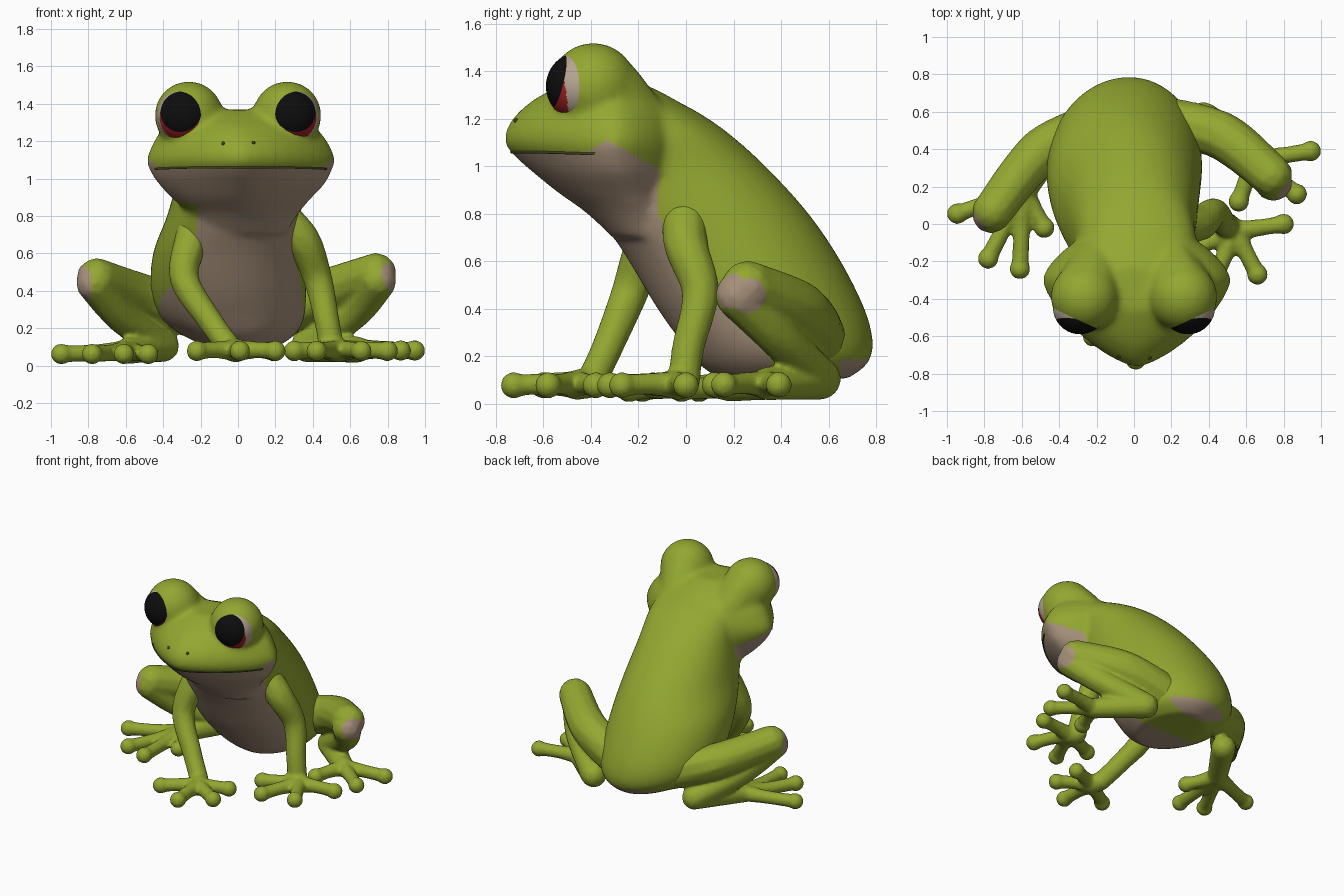
import bpy, bmesh, math
from mathutils import Vector, Matrix
from mathutils.bvhtree import BVHTree

if "Cube" in bpy.data.objects:
    bpy.data.objects.remove(bpy.data.objects["Cube"])


def material(name, rgb):
    m = bpy.data.materials.new(name)
    m.diffuse_color = (*rgb, 1)
    m.use_nodes = True
    m.node_tree.nodes["Principled BSDF"].inputs["Base Color"].default_value = m.diffuse_color
    return m


GREEN = material("leaf_green", (0.29, 0.385, 0.03))
BEIGE = material("belly_beige", (0.39, 0.285, 0.2))
DARK = material("dark_olive", (0.05, 0.055, 0.012))
BLACK = material("pupil_black", (0.004, 0.004, 0.004))
RED = material("iris_red", (0.36, 0.014, 0.018))
PALE = material("eye_pale", (0.46, 0.37, 0.28))


def lerp(table, v):
    """Piecewise linear lookup."""
    if v <= table[0][0]:
        return table[0][1]
    for (a, fa), (b, fb) in zip(table, table[1:]):
        if v <= b:
            return fa + (fb - fa) * (v - a) / (b - a)
    return table[-1][1]


def catmull(a, b, c, d, t):
    return tuple(0.5 * (2*q + (r-p)*t + (2*p-5*q+4*r-s)*t*t + (3*q-p-3*r+s)*t**3)
                 for p, q, r, s in zip(a, b, c, d))


def resample(pts, n):
    p = [pts[0]] + list(pts) + [pts[-1]]
    out = [catmull(*p[i:i+4], k / n) for i in range(len(pts) - 1) for k in range(n)]
    return out + [pts[-1]]


def ball(bm, co, r, sub=2):
    bmesh.ops.create_icosphere(bm, subdivisions=sub, radius=r,
                               matrix=Matrix.Translation(co))


def limb_path(bm, pts):
    """Sweep a ball with changing radius along a smooth path."""
    for x, y, z, r in resample(pts, 14):
        ball(bm, (x, y, z), r)


def loft(bm, rows, back=2.0, n=40):
    """Horizontal rings: z, centre x, half width, widest y, front y, back y, front power."""
    rings = []
    for z, cx, w, yc, yf, yb, pw in resample(rows, 4):
        ring = []
        for i in range(n):
            a = 2 * math.pi * i / n
            c, s = math.cos(a), math.sin(a)
            e = 2 / (pw if s < 0 else back)
            depth = (yc - yf) if s < 0 else (yb - yc)
            ring.append(bm.verts.new((cx + w * math.copysign(abs(c) ** e, c),
                                      yc + depth * math.copysign(abs(s) ** e, s), z)))
        rings.append(ring)
    for lo, hi in zip(rings, rings[1:]):
        for i in range(n):
            bm.faces.new((lo[i], lo[(i+1) % n], hi[(i+1) % n], hi[i]))
    bm.faces.new(rings[0][::-1])
    bm.faces.new(rings[-1])


def make(name, bm, mats, voxel=0, smooth=6, rule=None):
    """Turn a bmesh into an object, fuse its pieces and colour by a rule."""
    bmesh.ops.recalc_face_normals(bm, faces=bm.faces)
    me = bpy.data.meshes.new(name)
    bm.to_mesh(me)
    bm.free()
    ob = bpy.data.objects.new(name, me)
    bpy.context.collection.objects.link(ob)
    bpy.ops.object.select_all(action='DESELECT')
    bpy.context.view_layer.objects.active = ob
    ob.select_set(True)
    if voxel:
        rm = ob.modifiers.new("fuse", 'REMESH')
        rm.mode = 'VOXEL'
        rm.voxel_size = voxel
        sm = ob.modifiers.new("soften", 'SMOOTH')
        sm.factor = 0.5
        sm.iterations = smooth
        for m in ("fuse", "soften"):
            bpy.ops.object.modifier_apply(modifier=m)
    ob.data.materials.clear()
    for m in mats:
        ob.data.materials.append(m)
    if rule:
        for p in ob.data.polygons:
            p.material_index = rule(p.center, p.normal)
    bpy.ops.object.shade_smooth_by_angle(angle=math.radians(50))
    return ob


# Torso, head and eye bumps fused into one skin
bm = bmesh.new()
loft(bm, [(0.105, 0.02, 0.20, 0.40, 0.14, 0.68, 2),
          (0.17, 0.00, 0.31, 0.40, 0.05, 0.765, 2),
          (0.26, -0.03, 0.385, 0.36, -0.02, 0.787, 2),
          (0.40, -0.05, 0.415, 0.30, -0.12, 0.752, 2),
          (0.60, -0.05, 0.405, 0.22, -0.24, 0.652, 2.1),
          (0.80, -0.02, 0.36, 0.10, -0.36, 0.517, 2.2),
          (1.00, 0.00, 0.325, -0.02, -0.40, 0.335, 2.2),
          (1.15, 0.02, 0.31, -0.12, -0.40, 0.165, 2),
          (1.25, 0.02, 0.27, -0.20, -0.38, 0.01, 2),
          (1.33, 0.02, 0.17, -0.28, -0.36, -0.16, 2)])
loft(bm, [(0.70, 0.04, 0.22, -0.15, -0.31, 0.0, 2.2),
          (0.76, 0.03, 0.26, -0.19, -0.37, 0.0, 2.0),
          (0.82, 0.03, 0.30, -0.22, -0.44, 0.0, 1.8),
          (0.89, 0.02, 0.37, -0.26, -0.54, 0.0, 1.65),
          (0.97, 0.02, 0.445, -0.29, -0.64, 0.02, 1.5),
          (1.035, 0.015, 0.485, -0.30, -0.715, 0.03, 1.42),
          (1.10, 0.015, 0.505, -0.30, -0.765, 0.03, 1.42),
          (1.18, 0.015, 0.475, -0.30, -0.745, 0.02, 1.45),
          (1.26, 0.01, 0.42, -0.30, -0.67, -0.02, 1.5),
          (1.32, 0.01, 0.33, -0.31, -0.57, -0.12, 1.7),
          (1.368, 0.01, 0.20, -0.32, -0.46, -0.23, 2)], 1.55)
BUMP = Vector((0.263, -0.39, 1.337))
for s in (-1, 1):
    limb_path(bm, [(s * 0.21, -0.22, 1.20, 0.14), (s * 0.25, -0.34, 1.31, 0.17)])
    ball(bm, (s * BUMP.x, BUMP.y, BUMP.z), 0.183, 4)

LIP = [(-0.8, 1.057), (-0.42, 1.057), (-0.33, 1.11), (-0.1, 0.98), (0.0, 0.9)]
EDGE = [(0.1, 0.37), (0.2, 0.35), (0.3, 0.25), (0.45, 0.12), (0.6, -0.02),
        (0.8, -0.12), (1.2, -0.1)]
LEFT = [(0.35, -0.42), (0.6, -0.23), (0.86, -0.21), (0.93, -0.6)]


def skin_rule(c, n):
    belly = (c.z < lerp(LIP, c.y) and c.y < lerp(EDGE, c.z) and c.x > lerp(LEFT, c.z))
    rump = c.y > 0.65 and c.z < 0.185
    return 1 if belly or rump else 0


skin = make("body_and_head", bm, [GREEN, BEIGE], 0.016, 16, skin_rule)
tree = BVHTree.FromPolygons([v.co for v in skin.data.vertices],
                            [list(p.vertices) for p in skin.data.polygons])

# Mouth line laid on the skin around the front of the head
curve = bpy.data.curves.new("mouth_line", 'CURVE')
curve.dimensions = '3D'
curve.bevel_depth = 0.006
curve.bevel_resolution = 1
sp = curve.splines.new('POLY')
steps = 48
sp.points.add(steps)
for i in range(steps + 1):
    a = math.pi + math.radians(18) + (math.pi - math.radians(36)) * i / steps
    c, s = math.cos(a), math.sin(a)
    e = 2 / 1.42
    guess = Vector((0.015 + 0.49 * math.copysign(abs(c) ** e, c),
                    -0.30 - 0.43 * abs(s) ** e, 1.064 - 0.014 * abs(c) ** 3))
    sp.points[i].co = (*tree.find_nearest(guess)[0], 1)
curve.materials.append(DARK)
bpy.context.collection.objects.link(bpy.data.objects.new("mouth_line", curve))

# Nostrils
for s, side in ((-1, "left"), (1, "right")):
    bm = bmesh.new()
    ball(bm, tree.find_nearest(Vector((s * 0.085, -0.72, 1.195)))[0], 0.01)
    make("nostril_" + side, bm, [DARK])

# Eyes: pale ball, red iris low and forward, black pupil high in the iris
for s, side in ((-1, "left"), (1, "right")):
    axis = Vector((s * 0.42, -0.9, -0.01)).normalized()
    iris = Vector((s * 0.10, -0.95, -0.16)).normalized()
    pupil = Vector((s * 0.17, -0.94, 0.22)).normalized()
    centre = Vector((s * BUMP.x, BUMP.y, BUMP.z)) + axis * 0.06
    bm = bmesh.new()
    bmesh.ops.create_uvsphere(
        bm, u_segments=80, v_segments=72, radius=0.145,
        matrix=Matrix.Translation(centre) @ pupil.to_track_quat('Z', 'Y').to_matrix().to_4x4())

    def eye_rule(c, n, iris=iris, pupil=pupil, centre=centre):
        d = (c - centre).normalized()
        if d.angle(pupil) < math.radians(51):
            return 2
        return 1 if d.angle(iris) < math.radians(58) else 0
    make("eye_" + side, bm, [PALE, RED, BLACK], rule=eye_rule)


def digits(bm, palm, tips, z):
    """Digits with rounded pads fanning out of a palm."""
    for x, y in tips:
        mx, my = palm[0] * 0.5 + x * 0.5, palm[1] * 0.5 + y * 0.5
        limb_path(bm, [(*palm, 0.06), (mx, my, z + 0.006, 0.047), (x, y, z, 0.048)])
        ball(bm, (x, y, z), 0.056, 3)


# Front legs: shoulder, elbow, wrist, hand
ARMS = {
    "left": ([(-0.19, -0.08, 0.86, 0.09), (-0.255, -0.17, 0.66, 0.092),
              (-0.285, -0.24, 0.46, 0.08), (-0.15, -0.33, 0.24, 0.068),
              (-0.04, -0.40, 0.09, 0.066)], (-0.01, -0.46, 0.08),
             [(-0.22, -0.60), (0.01, -0.725), (0.20, -0.58), (0.19, -0.38)]),
    "right": ([(0.21, 0.0, 0.82, 0.10), (0.345, 0.0, 0.67, 0.095),
               (0.425, 0.06, 0.47, 0.08), (0.475, 0.01, 0.24, 0.07),
               (0.50, -0.01, 0.09, 0.07)], (0.54, -0.04, 0.08),
              [(0.80, 0.0), (0.66, -0.27), (0.42, -0.32), (0.30, -0.14)]),
}
for side, (path, palm, tips) in ARMS.items():
    bm = bmesh.new()
    limb_path(bm, path)
    limb_path(bm, [path[-1], (*palm, 0.066)])
    digits(bm, palm, tips, 0.078)
    make("front_leg_" + side, bm, [GREEN], 0.012, 6)

# Hind legs: thigh, folded shin, long foot, toes, pale knee patches
LEGS = {
    "left": ([(-0.14, 0.54, 0.25, 0.14), (-0.49, 0.39, 0.36, 0.128),
              (-0.755, 0.07, 0.465, 0.112)],
             [(-0.765, 0.05, 0.44, 0.102), (-0.62, 0.22, 0.26, 0.09),
              (-0.40, 0.47, 0.105, 0.088)],
             (-0.59, 0.18, 0.08), [(-0.945, 0.055), (-0.78, -0.185), (-0.61, -0.24), (-0.48, -0.02)],
             0.062, [(-0.86, 0.0, 0.46), (-0.86, -0.01, 0.40)]),
    "right": ([(0.12, 0.55, 0.25, 0.14), (0.46, 0.475, 0.385, 0.132),
               (0.735, 0.26, 0.49, 0.115)],
              [(0.745, 0.225, 0.455, 0.105), (0.62, 0.39, 0.28, 0.09),
               (0.37, 0.565, 0.105, 0.09)],
              (0.64, 0.34, 0.085), [(0.945, 0.39), (0.87, 0.16), (0.56, 0.12)],
              0.08, [(0.84, 0.17, 0.48), (0.86, 0.27, 0.45)]),
}
for side, (thigh, shin, palm, tips, z, spots) in LEGS.items():
    bm = bmesh.new()
    limb_path(bm, thigh)
    limb_path(bm, shin)
    limb_path(bm, [shin[-1], (*palm, 0.072)])
    digits(bm, palm, tips, z)
    make("hind_leg_" + side, bm, [GREEN, BEIGE], 0.012, 6,
         lambda c, n, spots=spots: int(any((c - Vector(p)).length < 0.083 for p in spots)))
